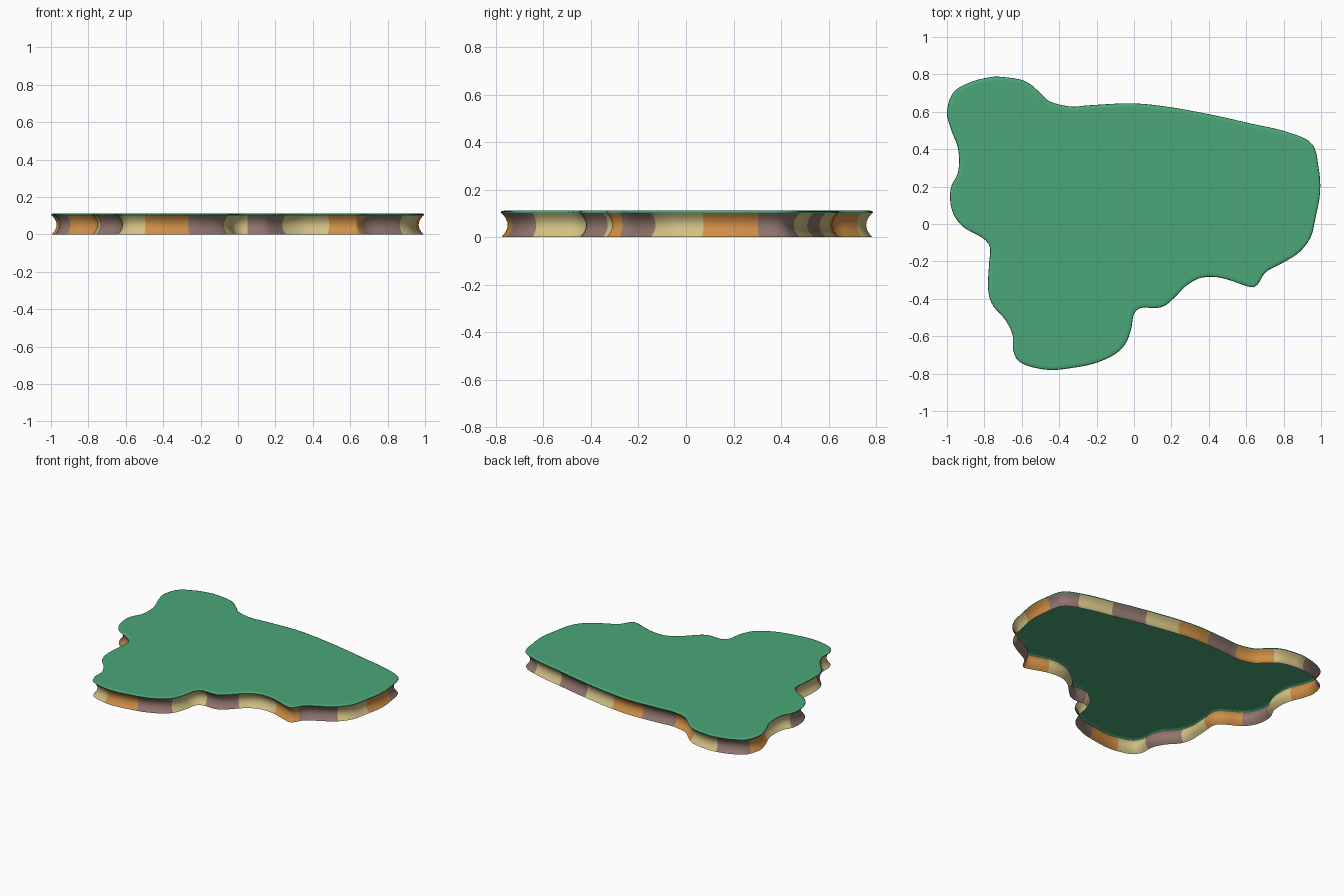
import bpy, bmesh
from mathutils import Vector

if "Cube" in bpy.data.objects:
    bpy.data.objects.remove(bpy.data.objects["Cube"])

# Plan outline, counter-clockwise from the top of the back-left bump
OUTLINE = [(-.78, .783), (-.87, .76), (-.965, .705), (-1, .6), (-.98, .51), (-.94, .4),
           (-.94, .28), (-.98, .19), (-.975, .08), (-.92, -.01), (-.81, -.075), (-.77, -.125),
           (-.775, -.215), (-.78, -.35), (-.755, -.435), (-.69, -.51), (-.65, -.59),
           (-.645, -.68), (-.6, -.745), (-.46, -.78), (-.315, -.767), (-.2, -.742),
           (-.1, -.695), (-.045, -.64), (-.015, -.56), (0, -.48), (.04, -.447), (.11, -.45),
           (.165, -.437), (.22, -.39), (.28, -.33), (.35, -.29), (.43, -.283), (.51, -.3),
           (.62, -.337), (.66, -.325), (.705, -.257), (.8, -.205), (.885, -.15), (.945, -.07),
           (.97, .03), (.995, .17), (.987, .3), (.95, .43), (.81, .495), (.62, .538),
           (.435, .58), (.19, .625), (-.01, .645), (-.235, .635), (-.34, .628), (-.45, .655),
           (-.5, .7), (-.585, .765), (-.715, .787)]
BANDS = "MOTMOTMTOMTMTOMTOMTMTOMOT"      # wall colours in order
PER_BAND = 10
COLOURS = {"O": ("orange", (.62, .27, .06, 1)),
           "T": ("tan", (.64, .53, .23, 1)),
           "M": ("mauve", (.28, .18, .155, 1))}


def material(name, colour):
    m = bpy.data.materials.new(name)
    m.diffuse_color = colour
    m.use_nodes = True
    m.node_tree.nodes["Principled BSDF"].inputs["Base Color"].default_value = m.diffuse_color
    return m


def smooth_loop(points, count):
    """Closed Catmull-Rom curve resampled at equal arc length."""
    p = [Vector(q) for q in points]
    n, dense = len(p), []
    for i in range(n):
        a, b, c, d = p[i - 1], p[i], p[(i + 1) % n], p[(i + 2) % n]
        for k in range(12):
            t = k / 12
            dense.append(.5 * (2 * b + (c - a) * t + (2 * a - 5 * b + 4 * c - d) * t * t
                               + (3 * b - a - 3 * c + d) * t ** 3))
    dense.append(dense[0])
    total = sum((v - u).length for u, v in zip(dense, dense[1:]))
    out, run, i = [], 0, 0
    for k in range(count):
        target = total * k / count
        while run + (dense[i + 1] - dense[i]).length < target:
            run += (dense[i + 1] - dense[i]).length
            i += 1
        f = (target - run) / (dense[i + 1] - dense[i]).length
        out.append(dense[i].lerp(dense[i + 1], f))
    return out


loop = smooth_loop(OUTLINE, len(BANDS) * PER_BAND)
N = len(loop)
inward = []
for i in range(N):
    t = (loop[(i + 1) % N] - loop[i - 1]).normalized()
    inward.append(Vector((-t.y, t.x)))


def sweep(name, profile, mats, mat_index, cap=False):
    """Sweep an (inset, z) profile around the outline."""
    bm = bmesh.new()
    rings = [[bm.verts.new((*(loop[i] + inward[i] * inset), z)) for i in range(N)]
             for inset, z in profile]
    for lo, hi in zip(rings, rings[1:]):
        for i in range(N):
            j = (i + 1) % N
            f = bm.faces.new((lo[i], lo[j], hi[j], hi[i]))
            f.smooth = True
            f.material_index = mat_index(i)
    if cap:
        bm.faces.new(rings[-1])
    me = bpy.data.meshes.new(name)
    bm.to_mesh(me)
    bm.free()
    for m in mats:
        me.materials.append(m)
    ob = bpy.data.objects.new(name, me)
    bpy.context.collection.objects.link(ob)
    return ob


# Concave striped side wall, open underneath
keys = list(COLOURS)
wall_profile = []
for k in range(9):
    t = k / 8
    wall_profile.append((.004 + .026 * (1 - (2 * t - 1) ** 2), .102 * t))
sweep("side_wall", wall_profile, [material(*COLOURS[k]) for k in keys],
      lambda i: keys.index(BANDS[i // PER_BAND]))

# Green top sheet with a small rounded lip
sweep("green_top", [(.004, .101), (0, .104), (.002, .108), (.009, .111), (.02, .112)],
      [material("green", (.07, .39, .19, 1))], lambda i: 0, cap=True)
